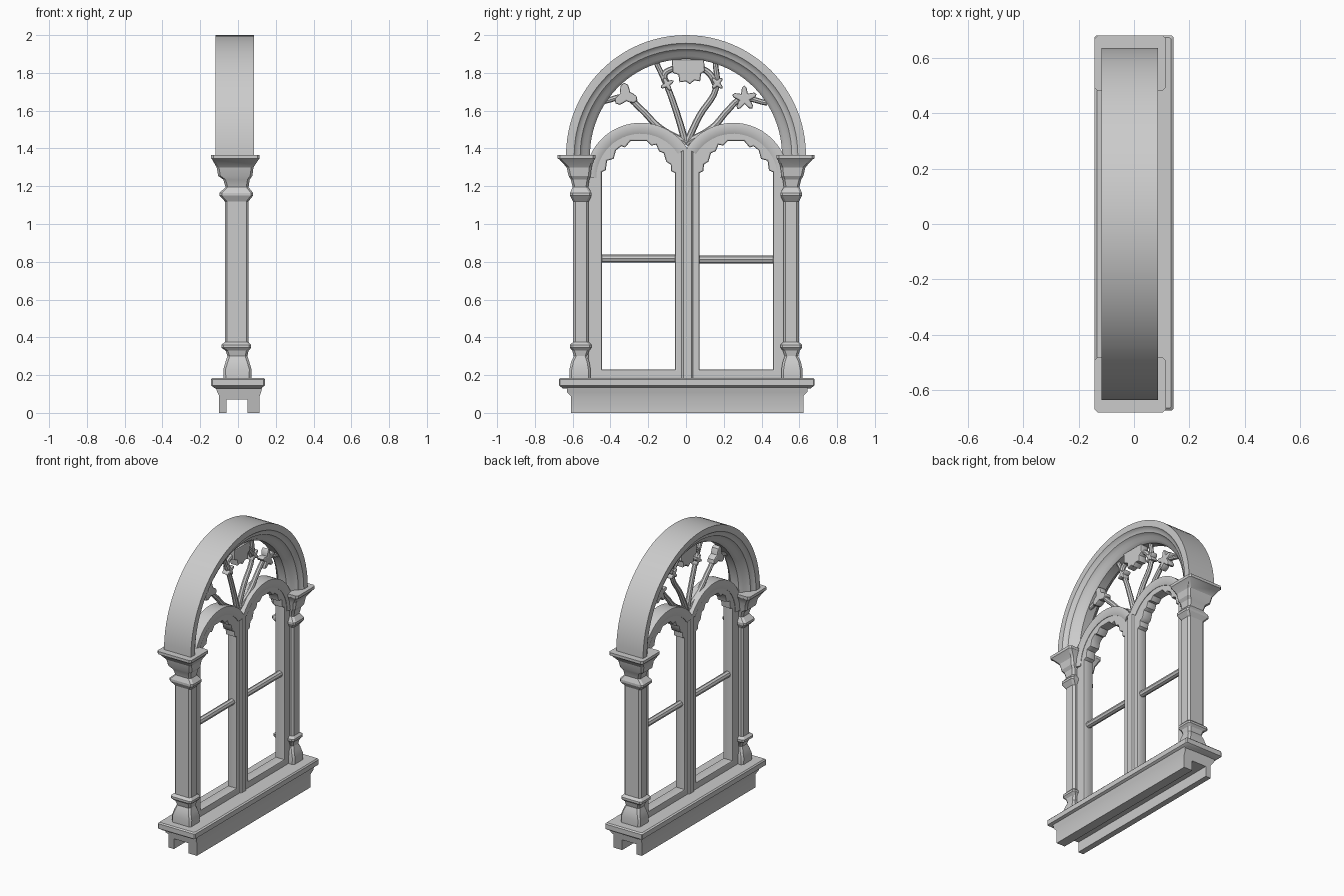
import bpy, bmesh, math
from mathutils import Vector

cube = bpy.data.objects.get("Cube")
if cube:
    bpy.data.objects.remove(cube, do_unlink=True)

stone = bpy.data.materials.new("pale_stone")
stone.use_nodes = True
GREY = (0.6, 0.6, 0.6, 1)
stone.diffuse_color = GREY
stone.node_tree.nodes["Principled BSDF"].inputs["Base Color"].default_value = GREY


def finish(obj, angle=35):
    obj.data.materials.clear()
    obj.data.materials.append(stone)
    bpy.ops.object.select_all(action='DESELECT')
    obj.select_set(True)
    bpy.context.view_layer.objects.active = obj
    bpy.ops.object.shade_smooth_by_angle(angle=math.radians(angle))
    return obj


def loft(name, rings, closed=False, angle=35):
    """Skin a list of equal rings; cap the ends unless the loft is closed."""
    bm = bmesh.new()
    rows = [[bm.verts.new(p) for p in ring] for ring in rings]
    n = len(rows[0])
    for a, b in zip(rows, rows[1:]):
        for i in range(n):
            bm.faces.new((a[i], a[(i + 1) % n], b[(i + 1) % n], b[i]))
    if not closed:
        bm.faces.new(rows[0])
        bm.faces.new(rows[-1])
    bmesh.ops.recalc_face_normals(bm, faces=bm.faces)
    me = bpy.data.meshes.new(name)
    bm.to_mesh(me)
    bm.free()
    obj = bpy.data.objects.new(name, me)
    bpy.context.collection.objects.link(obj)
    return finish(obj, angle)


def arch(name, cy, cz, section, start, end, steps):
    """Sweep a (radius, x) section around an arc in the window plane."""
    rings = []
    for i in range(steps + 1):
        t = math.radians(start + (end - start) * i / steps)
        rings.append([(x, cy + r * math.cos(t), cz + r * math.sin(t)) for r, x in section])
    return loft(name, rings)


def curve_object(name, dims):
    cu = bpy.data.curves.new(name, 'CURVE')
    cu.dimensions = dims
    obj = bpy.data.objects.new(name, cu)
    bpy.context.collection.objects.link(obj)
    return obj, cu


def to_mesh(obj):
    bpy.ops.object.select_all(action='DESELECT')
    obj.select_set(True)
    bpy.context.view_layer.objects.active = obj
    bpy.ops.object.convert(target='MESH')
    return finish(bpy.context.view_layer.objects.active, 40)


def plate(name, outlines, half, bevel=0.01, x=0.0, y=0.0):
    """Extrude (y, z) outlines, inner ones becoming holes."""
    obj, cu = curve_object(name, '2D')
    cu.fill_mode = 'BOTH'
    cu.extrude = half - bevel
    cu.bevel_depth = bevel
    cu.offset = -bevel
    cu.bevel_resolution = 1
    for pts in outlines:
        sp = cu.splines.new('POLY')
        sp.points.add(len(pts) - 1)
        for p, (a, b) in zip(sp.points, pts):
            p.co = (a, b, 0, 1)
        sp.use_cyclic_u = True
    obj.rotation_euler = (math.pi / 2, 0, math.pi / 2)
    obj.location = (x, y, 0)
    return to_mesh(obj)


def rib(name, pts, r0=0.019, r1=0.014):
    obj, cu = curve_object(name, '3D')
    cu.bevel_depth = 1
    cu.bevel_resolution = 2
    cu.resolution_u = 5
    cu.use_fill_caps = True
    sp = cu.splines.new('BEZIER')
    sp.bezier_points.add(len(pts) - 1)
    for i, (bp, (y, z)) in enumerate(zip(sp.bezier_points, pts)):
        bp.co = (-0.005, y, z)
        bp.radius = r0 + (r1 - r0) * i / (len(pts) - 1)
        bp.handle_left_type = bp.handle_right_type = 'AUTO'
    return to_mesh(obj)


def box_ring(x0, x1, y0, y1, z, c=0.012):
    return [(x0 + c, y0, z), (x1 - c, y0, z), (x1, y0 + c, z), (x1, y1 - c, z),
            (x1 - c, y1, z), (x0 + c, y1, z), (x0, y1 - c, z), (x0, y0 + c, z)]


# Sill slab and the grooved apron below it
loft("sill_slab", [box_ring(-.142 + d, .142 - d, -.672 + d, .68 - d, z, .006)
                   for z, d in ((.13, .02), (.145, 0), (.178, 0), (.186, .008))])
apron = [(-.12, .142), (-.11, .11), (-.1, .09), (-.1, 0), (-.06, 0), (-.06, .07),
         (.05, .07), (.05, 0), (.115, 0), (.115, .09), (.122, .11), (.13, .142)]
loft("sill_apron", [[(x, s + (.02 * (1 if s > 0 else -1) if z > .1 else 0), z)
                     for x, z in apron] for s in (-.61, .622)])

# Pillars: z, front and back x, inner and outer y
pillar = [(.18, -.076, .07, .505, .617), (.23, -.078, .072, .505, .617),
          (.27, -.066, .06, .512, .608), (.3, -.056, .05, .522, .594),
          (.33, -.066, .056, .512, .602), (.345, -.088, .07, .5, .615),
          (.36, -.088, .07, .5, .615), (.375, -.07, .056, .515, .598),
          (1.12, -.07, .056, .515, .598), (1.15, -.098, .08, .5, .614),
          (1.165, -.098, .08, .5, .614), (1.195, -.066, .056, .518, .6),
          (1.235, -.078, .062, .512, .61), (1.255, -.105, .076, .505, .622),
          (1.3, -.113, .082, .5, .632), (1.34, -.136, .108, .485, .668),
          (1.347, -.143, .115, .48, .68), (1.366, -.143, .115, .48, .68)]
for side, label in ((1, "left"), (-1, "right")):
    loft(label + "_pillar", [[(x, side * y, z) for x, y, z in box_ring(a, b, c, d, h)]
                             for h, a, b, c, d in pillar], angle=25)

# Great arch with a stepped moulding on both faces
half = [(.635, .102), (.592, .102), (.58, .088), (.56, .082), (.545, .06), (.525, .052), (.508, .03)]
section = [(r, x - .016) for r, x in half] + [(r, -x - .016) for r, x in reversed(half)]
arch("great_arch", 0, 1.365, section, 0, 180, 48)


# Twin-light frame: one plate with cusped openings
def arc(cy, cz, r, a, b, n=14):
    return [(cy + r * math.cos(math.radians(a + (b - a) * i / n)),
             cz + r * math.sin(math.radians(a + (b - a) * i / n))) for i in range(n + 1)]


hump = arc(.245, 1.245, .285, 8, 148)
outline = [(.525, .18)] + hump + [(-y, z) for y, z in reversed(hump)] + [(-.525, .18)]
light = [(.065, .23), (.453, .23), (.453, 1.275), (.432, 1.285), (.425, 1.335), (.39, 1.345),
         (.378, 1.39), (.35, 1.412), (.33, 1.405), (.3, 1.44), (.215, 1.44), (.19, 1.415),
         (.165, 1.42), (.15, 1.385), (.125, 1.375), (.112, 1.33), (.088, 1.315), (.085, 1.28), (.065, 1.27)]
plate("window_frame", [outline, light, [(-y, z) for y, z in reversed(light)]], .036, .008, -.005, .007)

# Raised hood moulding, mullion moulding and glazing bars
hood = [(.293, -.05), (.293, .04), (.265, .046), (.235, .034), (.235, -.044), (.265, -.056)]
for side, label in ((1, "left"), (-1, "right")):
    a, b = (0, 147) if side > 0 else (180, 33)
    arch(label + "_hood", side * .245 + .005, 1.243, hood, a, b, 20)
    z = .811 if side > 0 else .817
    loft(label + "_glazing_bar", [[(.022 * math.cos(t * math.pi / 4) - .005, y,
                                   z + .021 * math.sin(t * math.pi / 4)) for t in range(8)]
                                  for y in (side * .05 + .007, side * .47)])
loft("mullion_moulding", [box_ring(-.05, .04, -.028, .042, z, .014) for z in (.18, 1.4)])

# Fan of tracery ribs rising from the mullion
ribs = [[(0, 1.42), (-.04, 1.56), (-.1, 1.73), (-.16, 1.86)],
        [(0, 1.42), (.07, 1.57), (.16, 1.72), (.155, 1.86)],
        [(0, 1.43), (-.14, 1.51), (-.24, 1.61), (-.32, 1.67), (-.43, 1.65)],
        [(0, 1.43), (.14, 1.51), (.22, 1.6), (.29, 1.66), (.43, 1.64)],
        [(-.1, 1.735), (-.115, 1.79), (-.075, 1.82), (-.03, 1.83)],
        [(.16, 1.735), (.13, 1.79), (.09, 1.82), (.04, 1.83)]]
for i, pts in enumerate(ribs):
    rib("tracery_rib_%d" % (i + 1), pts)


# Carved leaves at the rib ends
def leaf(name, cy, cz, size, lobes, turn):
    pts = []
    for i in range(lobes * 6):
        t = 2 * math.pi * i / (lobes * 6)
        r = size * (.72 + .28 * math.cos(lobes * t))
        pts.append((cy + r * math.cos(t + turn), cz + r * math.sin(t + turn)))
    plate(name, [pts], .026, .008, -.005)


leaf("left_leaf", .31, 1.665, .068, 5, 1.6)
leaf("right_leaf", -.32, 1.68, .068, 3, 1.7)
leaf("left_bud", .165, 1.745, .038, 4, .8)
leaf("right_bud", -.1, 1.74, .038, 4, .5)
crest = [(-.075, 1.87), (-.07, 1.8), (-.04, 1.79), (-.035, 1.75), (0, 1.755), (.02, 1.74),
         (.045, 1.76), (.075, 1.755), (.08, 1.795), (.1, 1.81), (.095, 1.87)]
plate("crown_leaf", [crest[::-1]], .03, .008, -.005)
